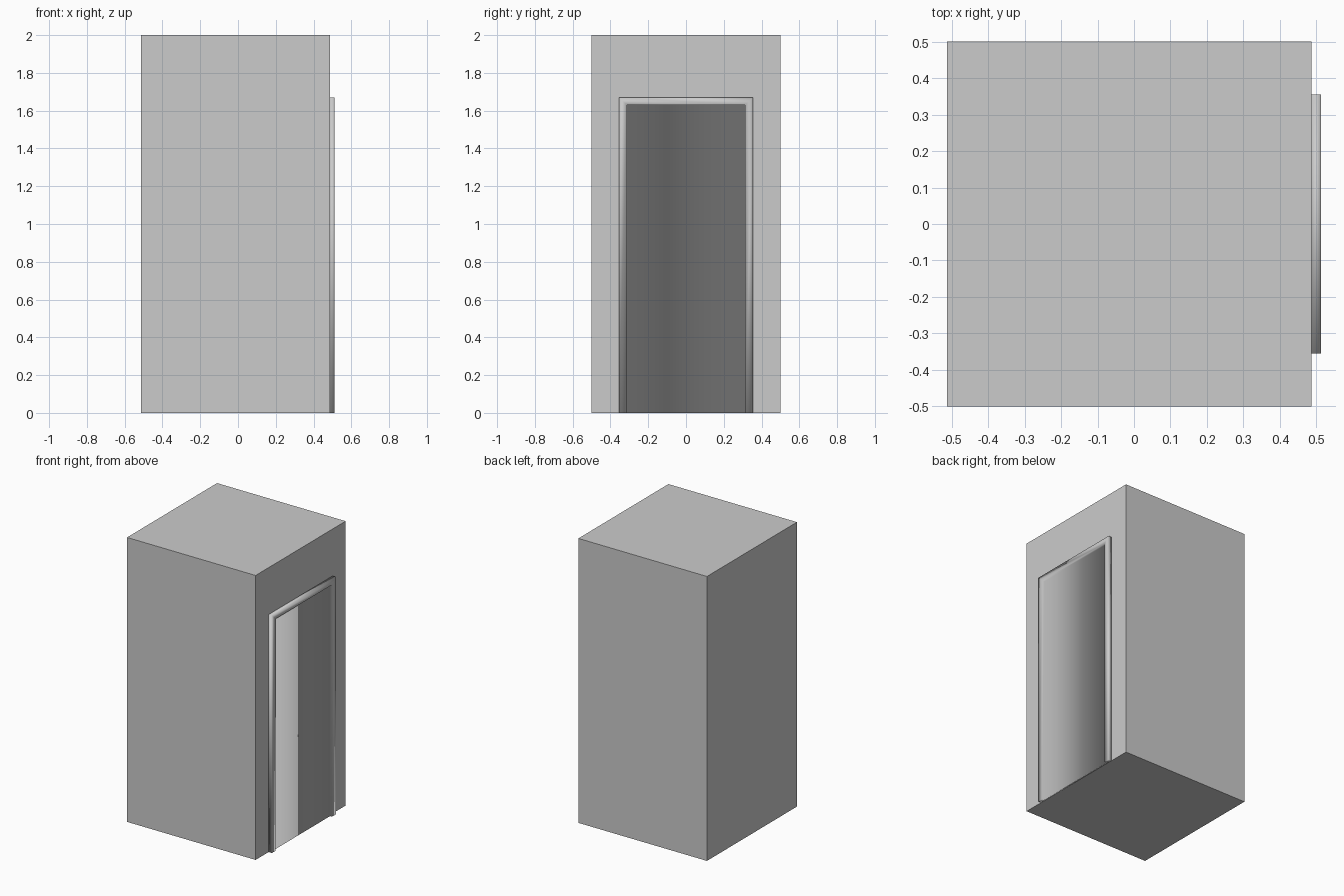
import bpy, bmesh

if "Cube" in bpy.data.objects:
    bpy.data.objects.remove(bpy.data.objects["Cube"])

WALL, FRONT, PANEL = 0.487, 0.512, 0.497  # x depths: wall, frame face, recessed door


def finish(bm, name, smooth):
    bmesh.ops.recalc_face_normals(bm, faces=bm.faces)
    for f in bm.faces:
        f.smooth = smooth
    mesh = bpy.data.meshes.new(name)
    bm.to_mesh(mesh)
    bm.free()
    ob = bpy.data.objects.new(name, mesh)
    bpy.context.collection.objects.link(ob)
    return ob


# Main block
bm = bmesh.new()
bmesh.ops.create_cube(bm, size=1)
for v in bm.verts:
    v.co = (v.co.x + WALL - 0.5, v.co.y, (v.co.z + 0.5) * 2)
finish(bm, "cabin_block", False)

# Door: frame profile swept up, across and down, with a recessed panel
profile = [(WALL, 0.355, 1.67), (FRONT, 0.355, 1.67),
           (FRONT, 0.313, 1.63), (PANEL, 0.313, 1.63)]
bm = bmesh.new()
loops = [[bm.verts.new(p) for p in
          ((x, -w, 0), (x, -w, h), (x, w, h), (x, w, 0))]
         for x, w, h in profile]
for a, b in zip(loops, loops[1:]):
    for i in range(3):
        bm.faces.new((a[i], a[i + 1], b[i + 1], b[i]))
bm.faces.new(loops[-1])                                   # door panel
bm.faces.new(loops[0])                                    # back against the wall
bm.faces.new([l[0] for l in loops] + [l[3] for l in reversed(loops)])  # underside
finish(bm, "door_with_frame", True)
